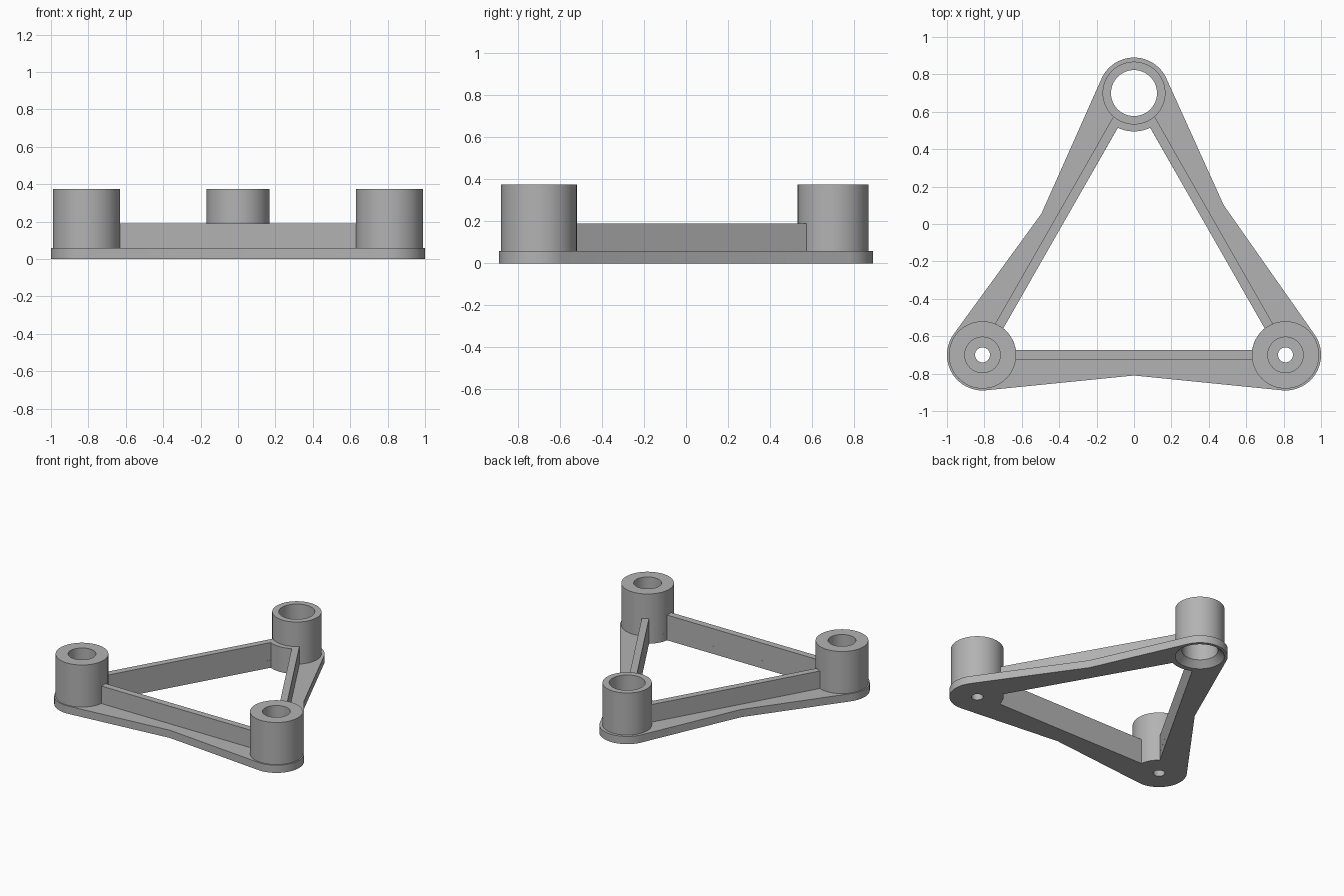
import bpy, bmesh, math
from mathutils import Vector

cube = bpy.data.objects.get("Cube")
if cube:
    bpy.data.objects.remove(cube, do_unlink=True)

grey = bpy.data.materials.new("plain grey")
grey.use_nodes = True
colour = (0.45, 0.45, 0.45, 1)
grey.diffuse_color = colour
grey.node_tree.nodes["Principled BSDF"].inputs["Base Color"].default_value = colour

FRONT_X, FRONT_Y, BACK_Y = 0.81, -0.70, 0.70
BASE_H, RIB_H, POST_H = 0.058, 0.19, 0.375


def add_object(name, bm):
    bmesh.ops.recalc_face_normals(bm, faces=bm.faces)
    mesh = bpy.data.meshes.new(name)
    bm.to_mesh(mesh)
    bm.free()
    mesh.materials.append(grey)
    obj = bpy.data.objects.new(name, mesh)
    bpy.context.collection.objects.link(obj)
    return obj


def prism(name, outline, z0, z1):
    bm = bmesh.new()
    face = bm.faces.new([bm.verts.new((x, y, z0)) for x, y in outline])
    top = bmesh.ops.extrude_face_region(bm, geom=[face])["geom"]
    verts = [v for v in top if isinstance(v, bmesh.types.BMVert)]
    bmesh.ops.translate(bm, verts=verts, vec=(0, 0, z1 - z0))
    return add_object(name, bm)


def lathe(name, x, y, profile, closed, steps=64):
    """Spin (radius, z) points round a vertical axis; closed makes a tube."""
    bm = bmesh.new()
    rings = []
    for r, z in profile:
        rings.append([bm.verts.new((x + r * math.cos(a), y + r * math.sin(a), z))
                      for a in (math.tau * i / steps for i in range(steps))])
    pairs = list(zip(rings, rings[1:]))
    if closed:
        pairs.append((rings[-1], rings[0]))
    else:
        bm.faces.new(rings[0])
        bm.faces.new(rings[-1])
    for a, b in pairs:
        for i in range(steps):
            j = (i + 1) % steps
            bm.faces.new((a[i], a[j], b[j], b[i]))
    return add_object(name, bm)


def arc(cx, cy, r, start, end, steps=24):
    angles = [math.radians(start + (end - start) * i / steps) for i in range(steps + 1)]
    return [(cx + r * math.cos(a), cy + r * math.sin(a)) for a in angles]


def tube(name, x, y, outer, inner):
    return lathe(name, x, y, [(outer, BASE_H), (outer, POST_H),
                              (inner, POST_H), (inner, BASE_H)], True)


# Base plate: rounded corners joined by bent outer edges
outline = (arc(-FRONT_X, FRONT_Y, 0.19, 144, 275) + [(0, -0.81)]
           + arc(FRONT_X, FRONT_Y, 0.19, -95, 36) + [(0.48, 0.10)]
           + arc(0, BACK_Y, 0.19, 24, 156) + [(-0.495, 0.055)])
base = prism("base_plate", outline, 0, BASE_H)

# Central window, drill holes and the countersink under the back post
window = (arc(-FRONT_X, FRONT_Y, 0.18, 8, 52)
          + arc(0, BACK_Y, 0.205, 245, 295)
          + arc(FRONT_X, FRONT_Y, 0.18, 128, 172))
cutters = [prism("window_cutter", window, -0.1, 0.2),
           lathe("countersink_cutter", 0, BACK_Y,
                 [(0.178, -0.01), (0.123, 0.045), (0.123, 0.2)], False)]
for side in (-1, 1):
    cutters.append(lathe("screw_hole_cutter", side * FRONT_X, FRONT_Y,
                         [(0.04, -0.1), (0.04, 0.2)], False))
for cutter in cutters:
    cutter.hide_render = True
    cut = base.modifiers.new("cut", 'BOOLEAN')
    cut.operation = 'DIFFERENCE'
    cut.solver = 'EXACT'
    cut.object = cutter
bpy.context.view_layer.update()
evaluated = base.evaluated_get(bpy.context.evaluated_depsgraph_get())
cut_mesh = bpy.data.meshes.new_from_object(evaluated)
base.modifiers.clear()
base.data = cut_mesh
for cutter in cutters:
    bpy.data.objects.remove(cutter, do_unlink=True)

# Hollow posts
parts = [base, tube("back_post", 0, BACK_Y, 0.168, 0.123)]
for label, side in (("left", 1), ("right", -1)):
    parts.append(tube(label + "_front_post", side * FRONT_X, FRONT_Y, 0.18, 0.095))

# Upright ribs, flush with the window
parts.append(prism("front_rib", [(-0.66, -0.725), (0.66, -0.725),
                                 (0.66, -0.675), (-0.66, -0.675)], BASE_H, RIB_H))
start, end = Vector((0.70, -0.56)), Vector((0.087, 0.514))
along = (end - start).normalized()
across = Vector((along.y, -along.x)) * 0.05
a, b = start - along * 0.04, end + along * 0.05
for label, side in (("left", 1), ("right", -1)):
    quad = [(side * p.x, p.y) for p in (a, b, b + across, a + across)]
    parts.append(prism(label + "_rib", quad, BASE_H, RIB_H))

# Collar between the side ribs at the back post
collar = arc(0, BACK_Y, 0.205, 243, 297) + arc(0, BACK_Y, 0.15, 297, 243)
parts.append(prism("back_collar", collar, BASE_H, RIB_H))

# Smooth round walls, keep sharp rims
bpy.ops.object.select_all(action='DESELECT')
for part in parts:
    part.select_set(True)
bpy.context.view_layer.objects.active = base
bpy.ops.object.shade_smooth_by_angle(angle=math.radians(30))
